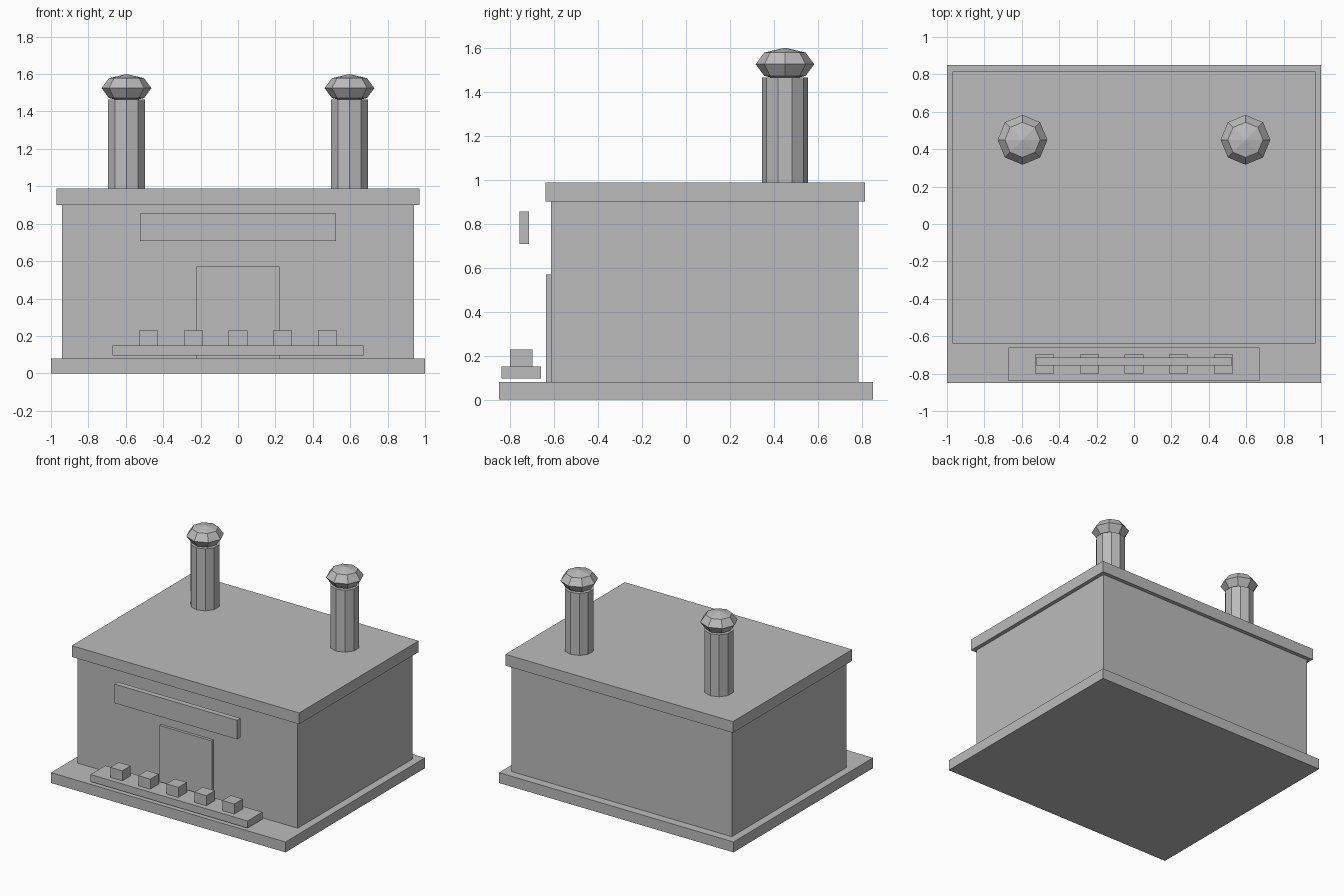
import bpy

cube = bpy.data.objects.get("Cube")
if cube:
    bpy.data.objects.remove(cube, do_unlink=True)

# One plain grey for everything
grey = bpy.data.materials.new("plain_grey")
grey.use_nodes = True
tone = (0.5, 0.5, 0.5, 1)
grey.diffuse_color = tone
grey.node_tree.nodes["Principled BSDF"].inputs["Base Color"].default_value = tone


def finish(name):
    obj = bpy.context.object
    obj.name = name
    obj.data.materials.append(grey)
    return obj


def box(name, x, y, z):
    """Box from its (low, high) extent along each axis."""
    spans = (x, y, z)
    bpy.ops.mesh.primitive_cube_add(size=1, location=[(a + b) / 2 for a, b in spans])
    obj = finish(name)
    obj.scale = [b - a for a, b in spans]
    return obj


# Building shell
box("base_slab", (-1, 1), (-0.85, 0.85), (0, 0.08))
box("walls", (-0.94, 0.94), (-0.615, 0.785), (0.08, 0.9))
box("roof_slab", (-0.97, 0.97), (-0.64, 0.815), (0.9, 0.987))

# Front details
box("door", (-0.223, 0.223), (-0.637, -0.615), (0.08, 0.57))
box("sign_board", (-0.523, 0.523), (-0.757, -0.715), (0.708, 0.855))
box("counter", (-0.67, 0.67), (-0.84, -0.66), (0.095, 0.15))
for i in range(5):
    x = (i - 2) * 0.239
    box(f"counter_block_{i + 1}", (x - 0.051, x + 0.051), (-0.8, -0.697), (0.15, 0.228))

# Chimneys with faceted caps
for side, x in (("left", 0.596), ("right", -0.596)):
    bpy.ops.mesh.primitive_cylinder_add(vertices=10, radius=0.105, depth=0.485,
                                        location=(x, 0.45, 1.2225))
    finish(f"{side}_chimney")
    bpy.ops.mesh.primitive_uv_sphere_add(segments=8, ring_count=4, radius=0.133,
                                         location=(x, 0.45, 1.525))
    cap = finish(f"{side}_chimney_cap")
    cap.scale.z = 0.075 / 0.133
